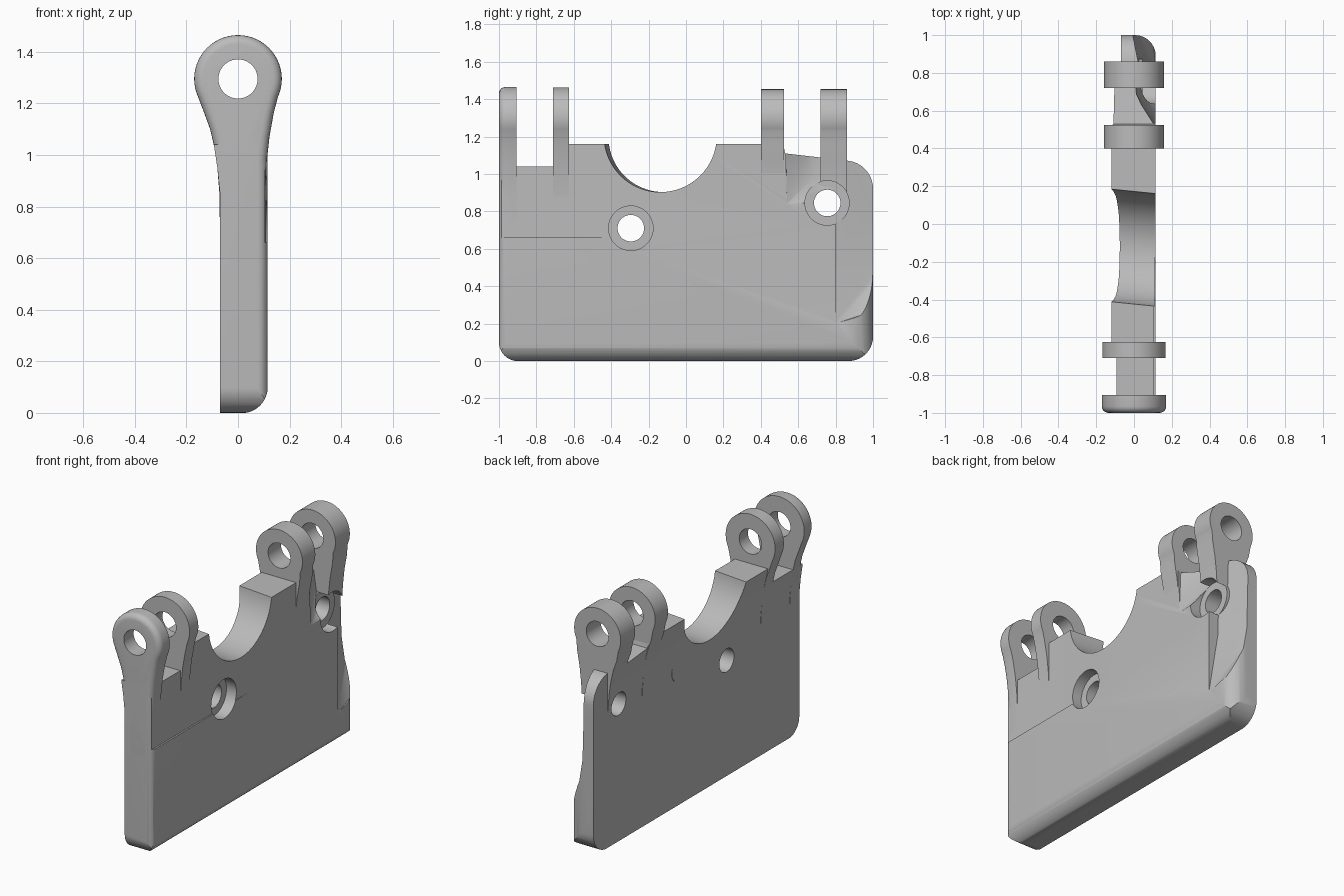
import bpy, bmesh, math
from mathutils import Vector, Matrix

if "Cube" in bpy.data.objects:
    bpy.data.objects.remove(bpy.data.objects["Cube"])

grey = bpy.data.materials.new("plain grey")
grey.use_nodes = True
grey.diffuse_color = (0.5, 0.5, 0.5, 1)
grey.node_tree.nodes["Principled BSDF"].inputs["Base Color"].default_value = (0.5, 0.5, 0.5, 1)


def finish_mesh(name, bm):
    bmesh.ops.recalc_face_normals(bm, faces=bm.faces)
    mesh = bpy.data.meshes.new(name)
    bm.to_mesh(mesh)
    bm.free()
    obj = bpy.data.objects.new(name, mesh)
    bpy.context.collection.objects.link(obj)
    mesh.materials.append(grey)
    return obj


def rounded(corners, steps=10):
    """Turn (u, v[, radius]) corners into an outline with filleted corners."""
    out = []
    for i, c in enumerate(corners):
        p = Vector(c[:2])
        if len(c) == 2:
            out.append(p)
            continue
        a = (Vector(corners[i - 1][:2]) - p).normalized()
        b = (Vector(corners[(i + 1) % len(corners)][:2]) - p).normalized()
        half = a.angle(b) / 2
        centre = p + (a + b).normalized() * c[2] / math.sin(half)
        start = p + a * c[2] / math.tan(half) - centre
        end = p + b * c[2] / math.tan(half) - centre
        turn = math.atan2(start.x * end.y - start.y * end.x, start.dot(end))
        for k in range(steps + 1):
            out.append(centre + Matrix.Rotation(turn * k / steps, 2) @ start)
    return out


def prism(name, outline, axis, lo, hi, bevel=0):
    """Extrude an outline along an axis, with an optional round on the low end."""
    place = {"x": lambda u, v, w: (w, u, v),
             "y": lambda u, v, w: (u, w, v),
             "z": lambda u, v, w: (u, v, w)}[axis]
    bm = bmesh.new()
    low = [bm.verts.new(place(u, v, lo)) for u, v in outline]
    high = [bm.verts.new(place(u, v, hi)) for u, v in outline]
    cap = bm.faces.new(low)
    bm.faces.new(high)
    for i in range(len(low)):
        bm.faces.new((low[i - 1], low[i], high[i], high[i - 1]))
    bmesh.ops.recalc_face_normals(bm, faces=bm.faces)
    if bevel:
        bmesh.ops.bevel(bm, geom=list(cap.edges), offset=bevel, segments=5,
                        profile=0.5, affect="EDGES", clamp_overlap=False)
    return finish_mesh(name, bm)


def circle(u, v, r, n=48):
    return [(u + r * math.cos(math.tau * k / n), v + r * math.sin(math.tau * k / n))
            for k in range(n)]


def hull(name, points):
    bm = bmesh.new()
    for p in points:
        bm.verts.new(p)
    bmesh.ops.convex_hull(bm, input=bm.verts)
    return finish_mesh(name, bm)


def combine(obj, tool, operation="DIFFERENCE"):
    mod = obj.modifiers.new("cut", "BOOLEAN")
    mod.operation, mod.solver, mod.object = operation, "EXACT", tool
    bpy.context.view_layer.objects.active = obj
    bpy.ops.object.modifier_apply(modifier=mod.name)
    bpy.data.objects.remove(tool)


# Main plate: side outline limited by its end section and its plan
plate = prism("main_plate", rounded([
    (-1, 0, 0.1), (1, 0, 0.13), (1, 1.055, 0.15), (0.53, 1.11), (0.52, 1.16),
    (-0.71, 1.16), (-0.71, 1.04), (-1, 1.04)]), "x", -0.3, 0.3)
section = rounded([(-0.07, -0.001), (0.115, -0.001, 0.1), (0.115, 1.3), (-0.12, 1.3),
                   (-0.12, 1.16), (-0.095, 1.05), (-0.08, 0.95), (-0.07, 0.85)])
combine(plate, prism("section", section, "y", -1.2, 1.2), "INTERSECT")
plan = rounded([(-0.2, -1), (0.115, -1, 0.04), (0.115, 1, 0.11), (-0.2, 1)])
combine(plate, prism("plan", plan, "z", -0.2, 1.5), "INTERSECT")

# Round saddle in the top edge, slightly skewed
saddle = prism("saddle", circle(-0.13, 1.203, 0.3, 96), "x", -0.4, 0.4)
saddle.rotation_euler.z = -0.1
saddle.location.y = 0.005
bpy.context.view_layer.update()
combine(plate, saddle)

# Shallow step on the upper side face, fading towards the back
combine(plate, hull("step", [(x, y, z) for z in (0.66, 1.3)
                             for x, y in ((0.104, -1.1), (0.106, -0.5), (0.116, 0.0),
                                          (0.2, -1.1), (0.2, 0.0))]))

# Sloping pocket at the back end
combine(plate, hull("back_pocket", [
    (0.117, 0.8, 0.2), (0.05, 0.8, 0.6), (0.03, 0.8, 1.3),
    (0.09, 1.1, 0.3), (-0.02, 1.1, 0.56), (-0.03, 1.1, 1.3),
    (0.3, 0.8, 0.2), (0.3, 1.1, 0.2), (0.3, 0.8, 1.3), (0.3, 1.1, 1.3)]))

# Scoop between the two back lugs
combine(plate, hull("scoop", [
    (0.117, 0.54, 0.84), (0.03, 0.68, 0.98), (0.02, 0.82, 0.96), (0.117, 0.82, 0.85),
    (0.09, 0.53, 1.3), (-0.02, 0.7, 1.3), (-0.02, 0.82, 1.3),
    (0.3, 0.53, 0.84), (0.3, 0.82, 0.84), (0.3, 0.53, 1.3), (0.3, 0.82, 1.3)]))

# Flat inner face at the back end
combine(plate, hull("flat", [(x, y, z) for x in (-0.3, -0.07)
                             for y in (0.86, 1.2) for z in (0.7, 1.3)]))


# Lugs: a ring head on a flared neck
def lug(name, y0, y1, radius, base, bevel=0):
    outline = []
    for k in range(37):
        a = math.radians(-25 + 230 * k / 36)
        outline.append((radius * math.cos(a), 1.295 + radius * math.sin(a)))
    outline += [(-0.13, 1.16), (-0.108, 1.1), (-0.092, 1.03), (-0.08, 0.95), (-0.072, 0.85)]
    if base < 0.8:
        outline += [(-0.07, 0.75)]
    outline += [(-0.07, base), (0.104, base), (0.105, 0.87),
                (0.111, 0.97), (0.122, 1.07), (0.138, 1.16)]
    obj = prism(name, outline, "y", y0, y1, bevel)
    combine(obj, prism("bore", circle(0, 1.295, 0.076), "y", y0 - 0.1, y1 + 0.1))
    return obj


lugs = [lug("front_outer_lug", -1, -0.905, 0.17, 0.58, 0.035),
        lug("front_inner_lug", -0.71, -0.625, 0.168, 0.8),
        lug("back_inner_lug", 0.4, 0.525, 0.158, 0.8),
        lug("back_outer_lug", 0.72, 0.86, 0.158, 0.84)]

# Bolt boss standing in the back pocket
boss = prism("back_bolt_boss", circle(0.755, 0.845, 0.12), "x", -0.06, 0.045)

# Counterbored bolt holes
for y, z, parts in ((-0.295, 0.71, [plate]), (0.755, 0.845, [plate, lugs[3], boss])):
    for part in parts:
        if part is not boss:
            combine(part, prism("counterbore", circle(y, z, 0.119), "x", 0.045, 0.3))
        combine(part, prism("bolt_hole", circle(y, z, 0.071), "x", -0.3, 0.3))

# Flush round plug on the inner face
plug = prism("flush_plug", circle(0.17, 0.83, 0.07), "x", -0.072, -0.06)

for obj in [plate, boss, plug] + lugs:
    bpy.ops.object.select_all(action="DESELECT")
    obj.select_set(True)
    bpy.context.view_layer.objects.active = obj
    bpy.ops.object.shade_smooth_by_angle(angle=math.radians(30))
